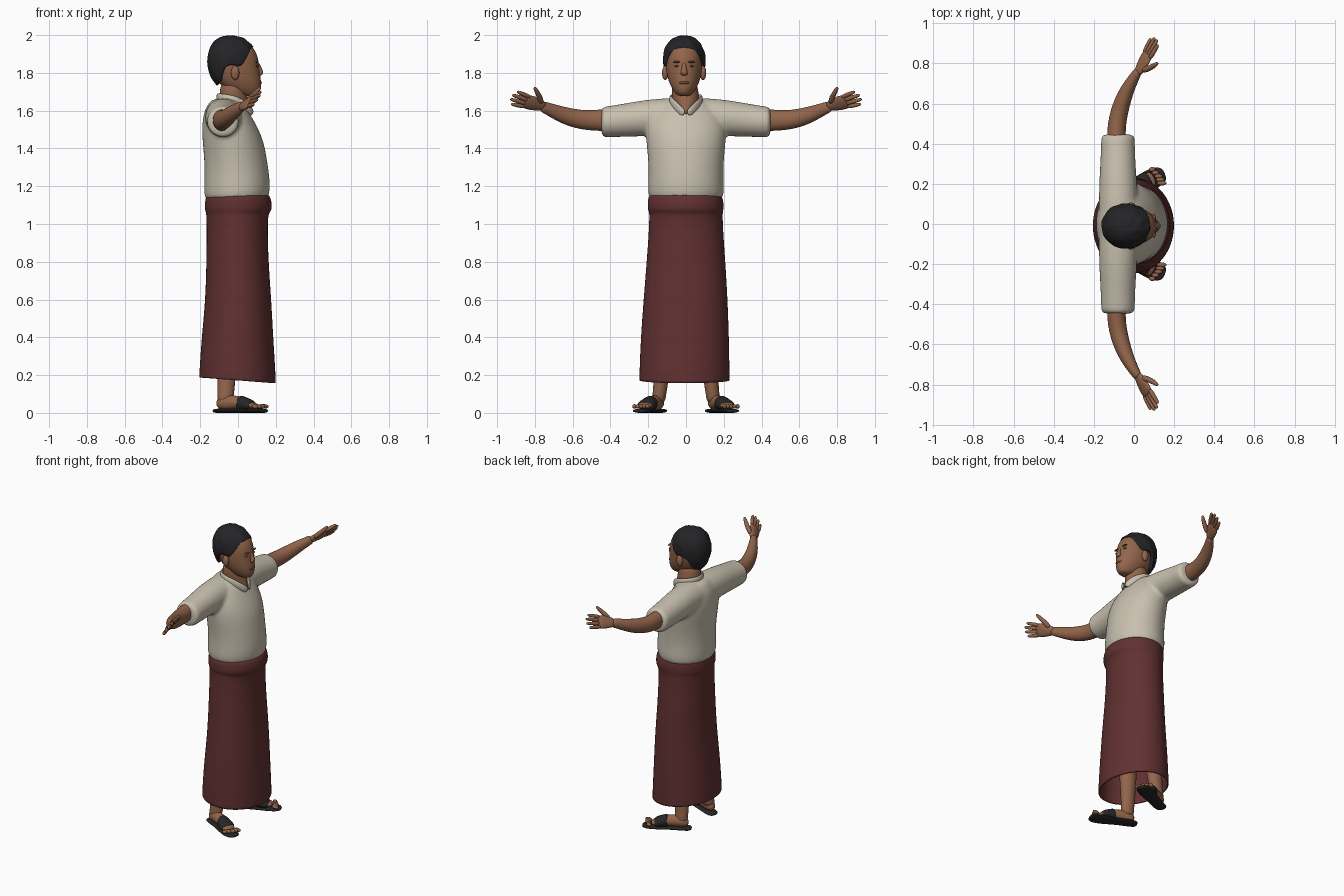
import bpy, bmesh
from math import sin, cos, pi, radians
from mathutils import Vector

if "Cube" in bpy.data.objects:
    bpy.data.objects.remove(bpy.data.objects["Cube"])

X, Y, Z = Vector((1, 0, 0)), Vector((0, 1, 0)), Vector((0, 0, 1))


def material(name, r, g, b):
    m = bpy.data.materials.new(name)
    m.use_nodes = True
    m.diffuse_color = (r, g, b, 1)
    bsdf = m.node_tree.nodes["Principled BSDF"]
    bsdf.inputs["Base Color"].default_value = (r, g, b, 1)
    bsdf.inputs["Roughness"].default_value = 0.8
    return m


skin = material("brown_skin", .29, .13, .07)
dark_skin = material("dark_brown_skin", .17, .07, .04)
cream = material("cream_cloth", .58, .53, .43)
maroon = material("maroon_cloth", .12, .03, .03)
black = material("black_hair", .018, .018, .02)
leather = material("black_leather", .02, .019, .019)


def loft(bm, rings, ref, axis=None, n=12, caps=(True, True)):
    """Join elliptical rings (x, y, z, radius along ref, radius across)."""
    pts = [Vector(r[:3]) for r in rings]
    grow = 3 / (2 + cos(2 * pi / n))   # makes up for subdivision shrinkage
    loops = []
    for i, (p, r) in enumerate(zip(pts, rings)):
        t = axis or (pts[min(i + 1, len(pts) - 1)] - pts[max(i - 1, 0)]).normalized()
        a = (ref - t * ref.dot(t)).normalized()
        b = t.cross(a)
        loops.append([bm.verts.new(p + (a * cos(2 * pi * k / n) * r[3]
                                        + b * sin(2 * pi * k / n) * r[4]) * grow)
                      for k in range(n)])
    for lo, hi in zip(loops, loops[1:]):
        for k in range(n):
            bm.faces.new((lo[k], lo[(k + 1) % n], hi[(k + 1) % n], hi[k]))
    for use, ring in zip(caps, (loops[0], loops[-1])):
        if use:
            bm.faces.new(ring)


def finish(name, bm, mat, levels=2):
    bmesh.ops.recalc_face_normals(bm, faces=bm.faces[:])
    for f in bm.faces:
        f.smooth = True
    me = bpy.data.meshes.new(name)
    bm.to_mesh(me)
    bm.free()
    me.materials.append(mat)
    ob = bpy.data.objects.new(name, me)
    bpy.context.scene.collection.objects.link(ob)
    if levels:
        ob.modifiers.new("smooth_form", 'SUBSURF').levels = levels
        ob.modifiers[0].render_levels = levels
    return ob


def tube(name, rings, mat, ref, axis=None, side=1, **kw):
    bm = bmesh.new()
    loft(bm, [(r[0], r[1] * side, *r[2:]) for r in rings], ref, axis, **kw)
    return finish(name, bm, mat)


def upright(rows):
    """Turn (z, x, y, depth, width) rows into rings."""
    return [(x, y, z, d, w) for z, x, y, d, w in rows]


def ball(name, centre, size, mat):
    bm = bmesh.new()
    bmesh.ops.create_uvsphere(bm, u_segments=20, v_segments=12, radius=1)
    for v in bm.verts:
        v.co = Vector(centre) + Vector([a * b for a, b in zip(v.co, size)])
    return finish(name, bm, mat, 0)


# Shirt: torso and sleeves fused into one soft body
bm = bmesh.new()
loft(bm, upright([(1.125, -.01, 0, .16, .185), (1.14, -.008, 0, .168, .195),
                  (1.18, -.005, 0, .174, .202), (1.25, -.005, 0, .172, .197),
                  (1.35, -.013, 0, .165, .2), (1.45, -.028, 0, .161, .212),
                  (1.53, -.048, 0, .142, .212), (1.6, -.063, 0, .116, .18),
                  (1.645, -.065, 0, .088, .12), (1.665, -.06, 0, .07, .09)]), X, Z)
sleeve = [(.45, 1.54, .082, .08), (.43, 1.54, .084, .081), (.32, 1.55, .086, .088),
          (.2, 1.563, .095, .098)]
half = [(-.08, y, z, d, h) for y, z, d, h in sleeve]
loft(bm, half + [(-.075, 0, 1.572, .1, .1)]
     + [(r[0], -r[1], *r[2:]) for r in reversed(half)], X, Y)
shirt = finish("shirt", bm, cream)
fuse = shirt.modifiers.new("fuse", 'REMESH')
fuse.mode = 'VOXEL'
fuse.voxel_size = .011
fuse.use_smooth_shade = True
soft = shirt.modifiers.new("soften", 'SMOOTH')
soft.factor, soft.iterations = .5, 6

# Collar running from the open front round the neck
flap = [(.078, .008, 1.58), (.055, .048, 1.62), (-.005, .084, 1.655), (-.075, .082, 1.668)]
path = flap + [(-.122, 0, 1.672)] + [(x, -y, z) for x, y, z in reversed(flap)]
tube("collar", [(*p, .021, .009) for p in path], cream, Z)

# Wrapped skirt with a rolled waistband and a sloping hem
skirt = tube("wrap_skirt", upright(
    [(1.165, 0, -.003, .155, .18), (1.145, 0, -.003, .17, .195),
     (1.11, .002, -.002, .177, .201), (1.075, .002, -.002, .177, .2),
     (1.06, -.002, 0, .167, .194), (1.03, -.004, 0, .162, .194),
     (.95, -.004, 0, .161, .197), (.8, -.003, 0, .164, .208),
     (.6, .002, -.002, .174, .222), (.4, -.003, -.006, .189, .233),
     (.22, -.003, -.008, .201, .238), (.172, -.003, -.008, .202, .238)]),
    maroon, X, Z, n=20, caps=(True, False))
for v in skirt.data.vertices:
    if v.co.z < .2:
        v.co.z -= .075 * v.co.x
shell = skirt.modifiers.new("cloth_thickness", 'SOLIDIFY')
shell.thickness, shell.offset = .008, -1

# Neck with the open chest below it
tube("neck", upright([(1.76, -.02, -.008, .07, .066), (1.7, -.025, -.006, .07, .07),
                      (1.655, -.025, 0, .078, .074), (1.6, -.015, 0, .083, .042),
                      (1.57, 0, 0, .07, .012)]), skin, X, Z)

# Head
MID = -.01
tube("head", upright([(1.676, .06, MID, .035, .028), (1.695, .042, MID, .076, .05),
                      (1.74, .012, MID, .112, .077), (1.79, -.008, MID, .125, .091),
                      (1.85, -.02, MID, .131, .098), (1.9, -.025, MID, .126, .096),
                      (1.945, -.03, MID, .103, .08), (1.97, -.035, MID, .05, .045)]),
     skin, X, Z, n=16)
tube("nose", upright([(1.86, .1, MID, .01, .009), (1.825, .113, MID, .012, .012),
                      (1.805, .12, MID, .016, .018), (1.785, .114, MID, .013, .019)]),
     skin, X, Z)
ball("lips", (.116, MID, 1.748), (.01, .027, .008), dark_skin)
for side, word in ((1, "left"), (-1, "right")):
    ball(word + "_ear", (-.015, MID + side * .1, 1.8), (.022, .017, .038), skin)
    ball(word + "_eye", (.099, MID + side * .037, 1.836), (.007, .015, .005), dark_skin)
    ball(word + "_eyebrow", (.1, MID + side * .037, 1.858), (.009, .022, .005), dark_skin)

# Hair: a cap whose lower edge follows the hairline (angle from face, lowest elevation)
hairline = [(0, 32), (35, 27), (50, 5), (65, -14), (85, -9), (105, -15), (125, -48), (181, -60)]


def lowest(angle):
    for (a0, e0), (a1, e1) in zip(hairline, hairline[1:]):
        if angle < a1:
            return e0 + (e1 - e0) * (angle - a0) / (a1 - a0)


bm = bmesh.new()
N, ROWS = 48, 14
rows = []
for j in range(ROWS):
    row = []
    for k in range(N):
        deg = 360 * k / N
        low = lowest(min(deg, 360 - deg))
        el, az = radians(low + (87 - low) * j / (ROWS - 1)), radians(deg)
        lock = 1 + .018 * sin(9 * az + 5 * el) * cos(el) + .01 * sin(13 * el + 3 * az)
        flat = cos(el) ** .85 * lock
        row.append(bm.verts.new((-.045 + flat * cos(az) * (.143 if cos(az) > 0 else .118),
                                 MID + flat * sin(az) * .113,
                                 1.87 + sin(el) * lock * (.128 if el > 0 else .16))))
    rows.append(row)
for lo, hi in zip(rows, rows[1:]):
    for k in range(N):
        bm.faces.new((lo[k], lo[(k + 1) % N], hi[(k + 1) % N], hi[k]))
bm.faces.new(rows[-1])
hair = finish("hair", bm, black, 1)
thick = hair.modifiers.new("hair_thickness", 'SOLIDIFY')
thick.thickness, thick.offset = .02, -1

# Limbs, built once for each side
reach = Vector((.45, .85, .25)).normalized()      # direction of the fingers
spread = Vector((.42, -.45, .8)).normalized()     # across the palm
wrist = Vector((.02, .755, 1.622))
for side, word in ((1, "left"), (-1, "right")):
    flip = Vector((spread.x, spread.y * side, spread.z))
    tube(word + "_arm", [(-.08, .3, 1.55, .058, .05), (-.09, .44, 1.55, .058, .046),
                         (-.083, .52, 1.548, .052, .045), (-.062, .6, 1.56, .049, .042),
                         (-.03, .68, 1.588, .04, .034), (.01, .745, 1.616, .03, .024),
                         (.024, .77, 1.626, .028, .02)], skin, Z, side=side)
    palm = [(-.01, .026, .018), (.03, .034, .018), (.07, .043, .017),
            (.1, .042, .014), (.115, .036, .01)]
    tube(word + "_palm", [(*(wrist + reach * d), a, b) for d, a, b in palm],
         skin, flip, side=side)
    for i, length in enumerate((.08, .098, .1, .085)):
        root = wrist + reach * .095 + spread * (i - 1.5) * .021
        aim = reach + spread * (i - 1.5) * .07
        tube(f"{word}_finger_{i + 1}",
             [(*(root + aim * length * f), r, r) for f, r in
              ((0, .012), (.5, .0115), (.9, .0095), (1.05, .006))],
             skin, flip, side=side, n=8)
    tube(word + "_thumb", [(.04, .765, 1.638, .016, .016), (.075, .775, 1.675, .015, .014),
                           (.1, .79, 1.7, .012, .012), (.12, .803, 1.726, .008, .008)],
         skin, X, side=side, n=8)

    # Leg, foot and toes
    tube(word + "_leg", upright([(.5, -.04, .115, .06, .055), (.3, -.055, .122, .056, .048),
                                 (.16, -.062, .133, .046, .038), (.09, -.065, .142, .043, .036),
                                 (.05, -.07, .146, .04, .034)]), skin, X, Z, side=side)
    foot = [(-.115, .133, .045, .022, .022), (-.07, .15, .055, .04, .034),
            (0, .18, .057, .036, .035), (.05, .205, .044, .024, .042),
            (.105, .231, .033, .014, .044)]
    tube(word + "_foot", foot, skin, Z, side=side)
    for i in range(5):
        off = (i - 2) * .019
        ball(f"{word}_toe_{i + 1}", (.122 - off * .43 - max(off, 0) * .4,
                                     side * (.238 + off * .9), .034),
             (.024 - .002 * i, .012, .012), skin)

    # Sandal
    tube(word + "_sandal_sole",
         [(-.13, .122, .011, .011, .026), (-.105, .134, .011, .011, .039),
          (-.06, .152, .011, .011, .041), (0, .18, .011, .011, .041),
          (.07, .215, .011, .011, .052), (.125, .24, .011, .011, .05),
          (.155, .253, .011, .011, .028)], leather, Z, side=side)
    tube(word + "_sandal_strap",
         [(.0, .18, .05, .045, .04), (.025, .192, .05, .039, .043),
          (.055, .207, .042, .033, .048), (.085, .222, .034, .025, .05)],
         leather, Z, side=side)
